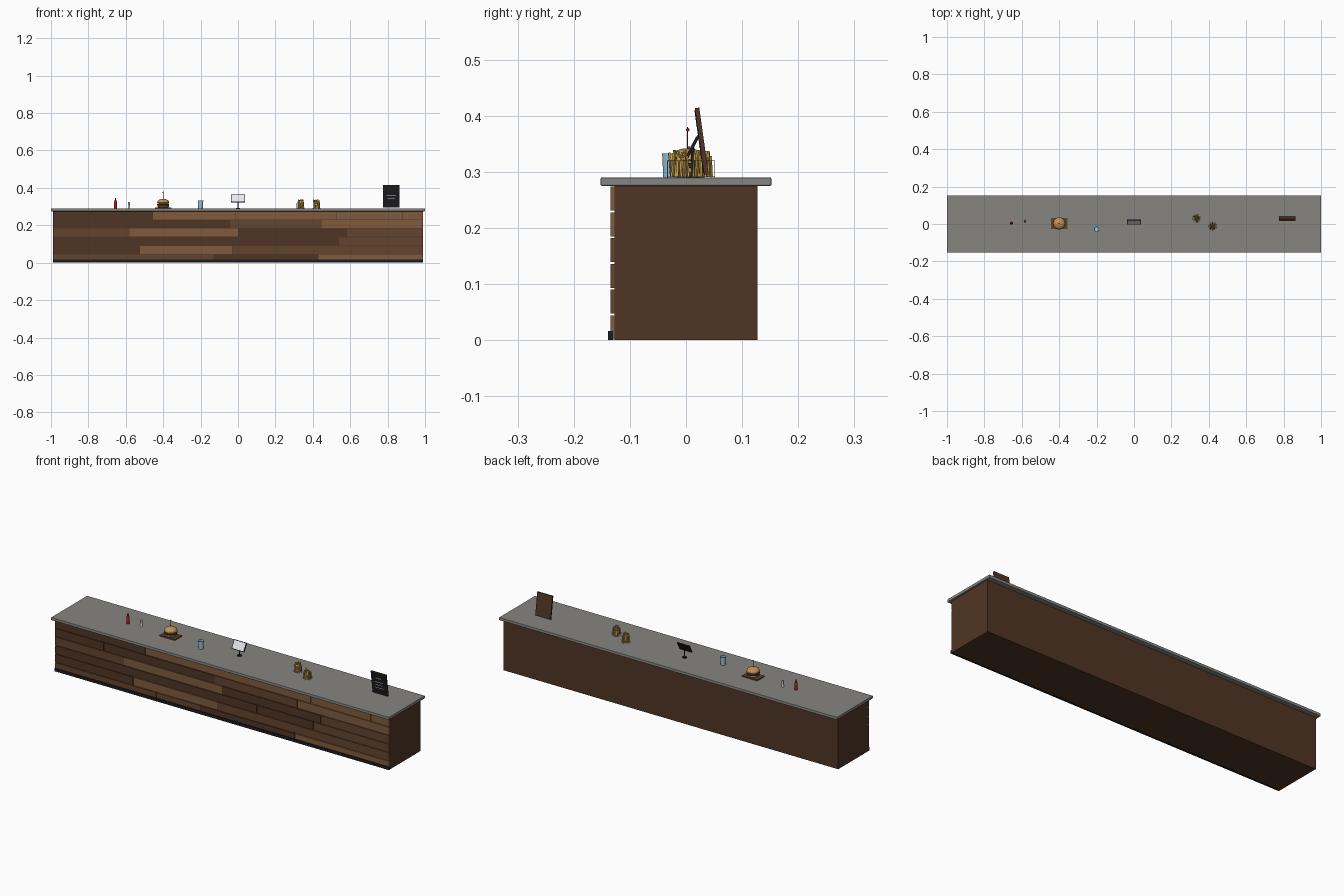
import bpy, math, random
from mathutils import Vector

if "Cube" in bpy.data.objects:
    bpy.data.objects.remove(bpy.data.objects["Cube"])

random.seed(4)
TOP = 0.29


def mat(name, r, g, b, a=1.0):
    m = bpy.data.materials.new(name)
    m.diffuse_color = (r, g, b, a)
    m.use_nodes = True
    m.node_tree.nodes["Principled BSDF"].inputs["Base Color"].default_value = m.diffuse_color
    return m


DARK = mat("dark_wood", 0.080, 0.036, 0.018)
MID = mat("mid_wood", 0.125, 0.060, 0.028)
LIGHT = mat("light_wood", 0.215, 0.105, 0.047)
STONE = mat("stone", 0.24, 0.235, 0.22)
BLACK = mat("black", 0.012, 0.012, 0.014)
METAL = mat("metal", 0.35, 0.35, 0.37)
RED = mat("red", 0.35, 0.012, 0.012)
WHITE = mat("white", 0.8, 0.83, 0.88)
GLASS = mat("glass_blue", 0.32, 0.55, 0.72)
BUN = mat("bun", 0.55, 0.27, 0.09)
PATTY = mat("patty", 0.06, 0.025, 0.012)
GREEN = mat("lettuce", 0.12, 0.32, 0.05)
CHEESE = mat("cheese", 0.85, 0.5, 0.05)
FRY = mat("fry", 0.62, 0.38, 0.07)


def finish(o, name, m):
    o.name = name
    o.data.materials.append(m)
    return o


def box(name, c, s, m, rot=(0, 0, 0), bevel=0):
    bpy.ops.mesh.primitive_cube_add(size=1, location=c, rotation=rot)
    o = bpy.context.object
    o.scale = s
    bpy.ops.object.transform_apply(location=False, rotation=False, scale=True)
    if bevel:
        b = o.modifiers.new("bevel", 'BEVEL')
        b.width, b.segments = bevel, 2
    return finish(o, name, m)


def lathe(name, c, prof, m, n=24):
    """Revolve (radius, height) points about a vertical axis."""
    verts = [(r * math.cos(2 * math.pi * i / n), r * math.sin(2 * math.pi * i / n), z)
             for r, z in prof for i in range(n)]
    faces = [(k * n + i, k * n + (i + 1) % n, (k + 1) * n + (i + 1) % n, (k + 1) * n + i)
             for k in range(len(prof) - 1) for i in range(n)]
    last = (len(prof) - 1) * n
    faces += [tuple(reversed(range(n))), tuple(range(last, last + n))]
    me = bpy.data.meshes.new(name)
    me.from_pydata(verts, [], faces)
    o = bpy.data.objects.new(name, me)
    o.location = c
    bpy.context.collection.objects.link(o)
    bpy.ops.object.select_all(action='DESELECT')
    o.select_set(True)
    bpy.context.view_layer.objects.active = o
    bpy.ops.object.shade_smooth_by_angle(angle=math.radians(40))
    return finish(o, name, m)


def rod(name, c, r, z0, z1, m, n=8):
    return lathe(name, c, [(r, z0), (r, z1)], m, n)


def ring(name, c, R, r, m):
    bpy.ops.mesh.primitive_torus_add(location=c, major_radius=R, minor_radius=r,
                                     major_segments=24, minor_segments=6)
    return finish(bpy.context.object, name, m)


# Counter body, top and kick plate
box("counter_body", (0, 0, 0.1375), (1.98, 0.254, 0.275), DARK)
box("counter_top", (0, 0, 0.2825), (2, 0.304, 0.015), STONE, bevel=0.002)
box("kick_plate", (0, -0.1345, 0.008), (1.98, 0.009, 0.016), BLACK)

# Front planks: per row, the right end of each plank and its wood
rows = [
    [(-0.39, MID), (-0.13, MID), (0.43, DARK), (0.99, LIGHT)],
    [(-0.525, DARK), (-0.03, LIGHT), (0.99, MID)],
    [(0.205, DARK), (0.54, DARK), (0.99, MID)],
    [(-0.58, MID), (0.0, LIGHT), (0.585, DARK), (0.99, MID)],
    [(-0.70, DARK), (-0.045, DARK), (0.445, MID), (0.99, LIGHT)],
    [(-0.455, DARK), (-0.015, LIGHT), (0.525, LIGHT), (0.88, LIGHT), (0.99, LIGHT)],
]
h = 0.275 / 6
for r, row in enumerate(rows):
    x0 = -0.99
    for x1, m in row:
        box("front_plank", ((x0 + x1) / 2, -0.131, (r + 0.5) * h),
            (x1 - x0 - 0.002, 0.008, h - 0.003), m)
        x0 = x1

# Sauce bottle and shaker
lathe("sauce_bottle", (-0.655, 0.005, TOP),
      [(0.008, 0), (0.008, 0.034), (0.0045, 0.041), (0.0045, 0.044), (0.002, 0.055)], RED, 16)
shaker = (-0.583, 0.015, TOP)
lathe("shaker_body", shaker, [(0.0065, 0), (0.005, 0.024)], WHITE, 16)
lathe("shaker_cap", shaker, [(0.0055, 0.024), (0.0055, 0.031), (0.003, 0.035)], METAL, 16)

# Burger on a board with a pick
B = (-0.40, 0.003, TOP)
box("burger_board", (-0.40, 0.003, TOP + 0.003), (0.09, 0.06, 0.006), MID)
lathe("bottom_bun", B, [(0.027, 0.006), (0.031, 0.01), (0.031, 0.017)], BUN, 32)
lathe("patty", B, [(0.030, 0.017), (0.032, 0.019), (0.032, 0.024), (0.030, 0.026)], PATTY, 32)
box("cheese_slice", (-0.40, 0.003, TOP + 0.027), (0.046, 0.046, 0.002), CHEESE)
lathe("lettuce", B, [(0.033, 0.028), (0.033, 0.030)], GREEN, 32)
lathe("top_bun", B, [(0.030, 0.030)] + [
    (0.032 * math.cos(t * math.pi / 16), 0.032 + 0.020 * math.sin(t * math.pi / 16))
    for t in range(8)] + [(0.001, 0.052)], BUN, 32)
rod("burger_pick", B, 0.001, 0.05, 0.09, LIGHT)
bpy.ops.mesh.primitive_uv_sphere_add(radius=0.003, segments=12, ring_count=8,
                                     location=(B[0], B[1], TOP + 0.085))
finish(bpy.context.object, "pick_bead", RED)

# Drinking glass, open at the top
lathe("drinking_glass", (-0.20, -0.028, TOP),
      [(0.0125, 0), (0.0145, 0.043), (0.0135, 0.043), (0.012, 0.034)], GLASS)

# Order tablet on a stand
lathe("tablet_base", (0, 0.012, TOP), [(0.012, 0), (0.012, 0.003)], BLACK)
rod("tablet_pole", (0, 0.012, TOP), 0.003, 0, 0.053, BLACK, 12)
tilt = (math.radians(-28), 0, 0)
tc = Vector((0, 0.011, 0.343))
box("tablet_case", tc, (0.074, 0.005, 0.048), BLACK, tilt)
n = Vector((0, -math.cos(tilt[0]), -math.sin(tilt[0])))
box("tablet_screen", tc + n * 0.0027, (0.067, 0.001, 0.041), WHITE, tilt)

# Wire baskets of fries
for bx, by in ((0.335, 0.030), (0.42, -0.012)):
    ring("basket_rim", (bx, by, TOP + 0.030), 0.021, 0.0007, METAL)
    ring("basket_foot", (bx, by, TOP + 0.001), 0.021, 0.0007, METAL)
    for i in range(8):
        a = i * math.pi / 4
        rod("basket_wire", (bx + 0.021 * math.cos(a), by + 0.021 * math.sin(a), TOP),
            0.0006, 0, 0.030, METAL, 6)
    for i in range(24):
        a, d = i * 2.4, 0.0165 * math.sqrt((i + 0.5) / 24)
        L = random.uniform(0.034, 0.048)
        box("fry", (bx + d * math.cos(a), by + d * math.sin(a), TOP + 0.001 + L / 2),
            (0.004, 0.004, L), FRY,
            (random.uniform(-0.13, 0.13), random.uniform(-0.13, 0.13), a))

# Leaning menu board with plain chalk strokes
lean = (math.radians(8), 0, 0)
mc = Vector((0.819, 0.028, 0.3545))
n = Vector((0, -math.cos(lean[0]), -math.sin(lean[0])))
u = Vector((0, -math.sin(lean[0]), math.cos(lean[0])))
box("menu_frame", mc, (0.09, 0.008, 0.12), DARK, lean)
box("menu_slate", mc + n * 0.0042, (0.084, 0.002, 0.112), BLACK, lean)
for dz, w in ((0.03, 0.03), (0.008, 0.05), (-0.008, 0.042), (-0.024, 0.05)):
    box("chalk_stroke", mc + n * 0.0055 + u * dz, (w, 0.0008, 0.0025), WHITE, lean)
